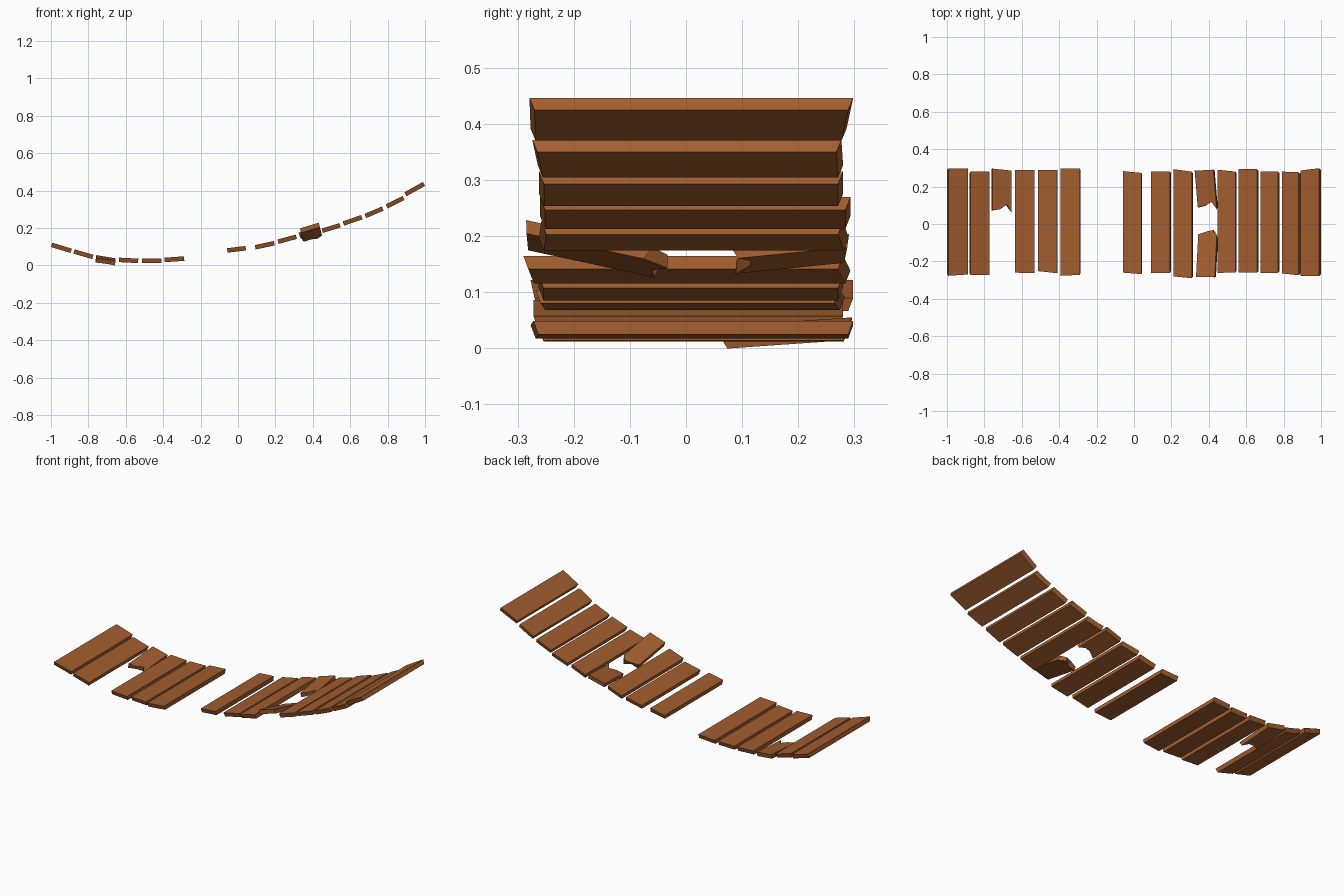
import bpy, bmesh, math
from mathutils import Matrix, Vector

if "Cube" in bpy.data.objects:
    bpy.data.objects.remove(bpy.data.objects["Cube"])

T = 0.024  # plank thickness

wood = bpy.data.materials.new("brown wood")
wood.diffuse_color = (0.36, 0.11, 0.028, 1)
wood.use_nodes = True
wood.node_tree.nodes["Principled BSDF"].inputs["Base Color"].default_value = wood.diffuse_color


def slab(name, top, bottom, loc, slope, tilt=0, yaw=0):
    """Extruded outline: slope along x, tilt along y, both in degrees."""
    bm = bmesh.new()
    a = [bm.verts.new((x, y, T / 2)) for x, y in top]
    b = [bm.verts.new((x, y, -T / 2)) for x, y in bottom]
    bm.faces.new(a)
    bm.faces.new(b[::-1])
    n = len(a)
    for i in range(n):
        j = (i + 1) % n
        bm.faces.new((a[i], b[i], b[j], a[j]))
    bmesh.ops.recalc_face_normals(bm, faces=bm.faces)
    m = (Matrix.Translation(loc)
         @ Matrix.Rotation(math.radians(tilt), 4, 'X')
         @ Matrix.Rotation(math.radians(-slope), 4, 'Y')
         @ Matrix.Rotation(math.radians(yaw), 4, 'Z'))
    bm.transform(m)
    me = bpy.data.meshes.new(name)
    bm.to_mesh(me)
    bm.free()
    me.materials.append(wood)
    ob = bpy.data.objects.new(name, me)
    bpy.context.collection.objects.link(ob)


# whole planks: x min, x max, centre z, slope, front y (left, right), back y (left, right)
planks = [
    (-1.000, -0.888, 0.094, -17, -.277, -.270, .298, .298),
    (-0.880, -0.773, 0.060, -16, -.272, -.272, .280, .280),
    (-0.637, -0.533, 0.027, -3, -.260, -.263, .290, .290),
    (-0.513, -0.410, 0.025, 1, -.252, -.263, .290, .290),
    (-0.393, -0.287, 0.033, 4, -.277, -.272, .298, .298),
    (-0.059, 0.043, 0.086, 7, -.260, -.268, .283, .273),
    (0.090, 0.197, 0.108, 12, -.263, -.263, .280, .280),
    (0.211, 0.315, 0.140, 15, -.280, -.290, .293, .280),
    (0.447, 0.549, 0.200, 17, -.262, -.258, .290, .280),
    (0.560, 0.666, 0.241, 19, -.260, -.260, .293, .293),
    (0.676, 0.778, 0.284, 23, -.262, -.262, .280, .280),
    (0.790, 0.890, 0.338, 27, -.264, -.274, .280, .277),
    (0.889, 1.000, 0.408, 29, -.277, -.279, .286, .298),
]
for i, (x0, x1, z, s, fl, fr, bl, br) in enumerate(planks):
    r = math.radians(abs(s))
    h = (x1 - x0 - T * math.sin(r)) / math.cos(r) / 2
    e = 0.009  # ends are undercut a little
    top = [(-h, fl), (h, fr), (h, br), (-h, bl)]
    bot = [(-h, fl + e), (h, fr + e), (h, br - e), (-h, bl - e)]
    slab(f"plank_{i + 1:02d}", top, bot, ((x0 + x1) / 2, 0, z), s)


# broken planks: straight outer end, splintered inner end
def broken(name, cx, cy, z, slope, tilt, yaw, side, outer, jag, w=0.052):
    top = [(-w, side * outer[0]), (w, side * outer[1])]
    bot = [(-w, side * (outer[0] - .006)), (w, side * (outer[1] - .006))]
    for k, (u, v) in enumerate(jag):
        top.append((u * w, side * v))
        bot.append((u * w, side * (v + (.012, -.006, .014, -.004)[k % 4])))
    slab(name, top, bot, (cx, cy, z), slope, tilt, yaw)


jag = [(1, -.12), (.5, -.075), (-.15, -.10), (-1, -.105)]
broken("broken_plank_left", -0.708, 0.18, 0.027, -9, 4, 0, 1,
       (.118, .106), jag)
broken("broken_plank_back", 0.386, 0.188, 0.168, 15, 7, 5, 1,
       (.102, .102), [(1, -.112), (.5, -.07), (-.15, -.09), (-1, -.095)])
broken("broken_plank_front", 0.391, -0.165, 0.176, 16, -13, -3, -1,
       (.122, .126), [(1, -.105), (.5, -.132), (-.15, -.125), (-1, -.11)])
